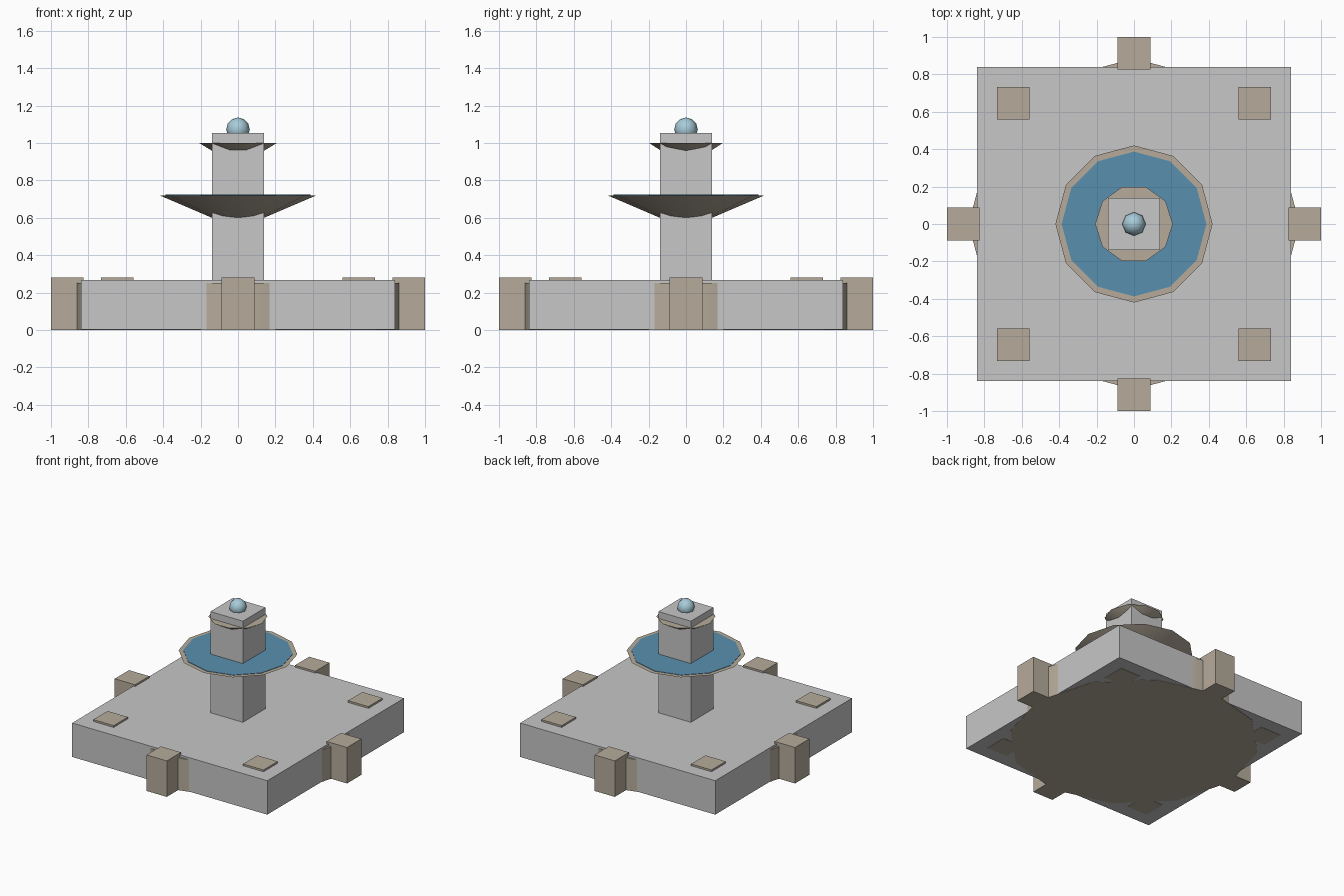
import bpy
import math

cube = bpy.data.objects.get("Cube")
if cube:
    bpy.data.objects.remove(cube, do_unlink=True)


def material(name, colour):
    m = bpy.data.materials.new(name)
    m.use_nodes = True
    m.diffuse_color = (*colour, 1)
    m.node_tree.nodes["Principled BSDF"].inputs["Base Color"].default_value = (*colour, 1)
    return m


grey = material("grey stone", (0.57, 0.57, 0.57))
tan = material("tan stone", (0.47, 0.41, 0.33))
water = material("water blue", (0.098, 0.28, 0.42))
spray = material("pale spray blue", (0.39, 0.60, 0.70))


def finish(name, mat, smooth=False):
    ob = bpy.context.object
    ob.name = ob.data.name = name
    ob.data.materials.append(mat)
    if smooth:
        bpy.ops.object.shade_smooth_by_angle(angle=math.radians(40))
    return ob


def box(name, mat, x, y, half, z0, z1):
    bpy.ops.mesh.primitive_cube_add(size=1, location=(x, y, (z0 + z1) / 2))
    ob = bpy.context.object
    ob.scale = (2 * half, 2 * half, z1 - z0)
    bpy.ops.object.transform_apply(location=False, rotation=False, scale=True)
    return finish(name, mat)


def frustum(name, mat, sides, r0, r1, z0, z1):
    """Polygonal drum or bowl with a corner on the +x axis."""
    bpy.ops.mesh.primitive_cone_add(vertices=sides, radius1=r0, radius2=r1,
                                    depth=z1 - z0, location=(0, 0, (z0 + z1) / 2),
                                    rotation=(0, 0, math.pi / 2))
    bpy.ops.object.transform_apply(location=False, rotation=True, scale=False)
    return finish(name, mat, smooth=True)


# Base: square slab with a twelve-sided basin poking out at the sides
box("base_slab", grey, 0, 0, 0.84, 0.002, 0.266)
frustum("basin_wall", tan, 12, 0.885, 0.885, 0, 0.25)

# Posts: one in the middle of each side, one in each corner
for i, side in enumerate(("left", "back", "right", "front")):
    a = i * math.pi / 2
    box(side + "_post", tan, 0.9125 * math.cos(a), 0.9125 * math.sin(a), 0.0875, 0, 0.28)
for sx, side in ((1, "left"), (-1, "right")):
    for sy, end in ((1, "back"), (-1, "front")):
        box(f"{end}_{side}_corner_post", tan, sx * 0.645, sy * 0.645, 0.0875, 0, 0.28)

# Column with two bowls
box("column", grey, 0, 0, 0.14, 0.01, 1.053)
frustum("lower_bowl", tan, 12, 0.10, 0.42, 0.583, 0.72)
frustum("lower_bowl_water", water, 12, 0.387, 0.387, 0.719, 0.723)
frustum("upper_bowl", tan, 10, 0.10, 0.208, 0.934, 1.0)

# Water bubble at the top
bpy.ops.mesh.primitive_uv_sphere_add(segments=8, ring_count=6, radius=0.063,
                                     location=(0, 0, 1.073))
finish("water_bubble", spray)
bpy.ops.object.shade_smooth()
